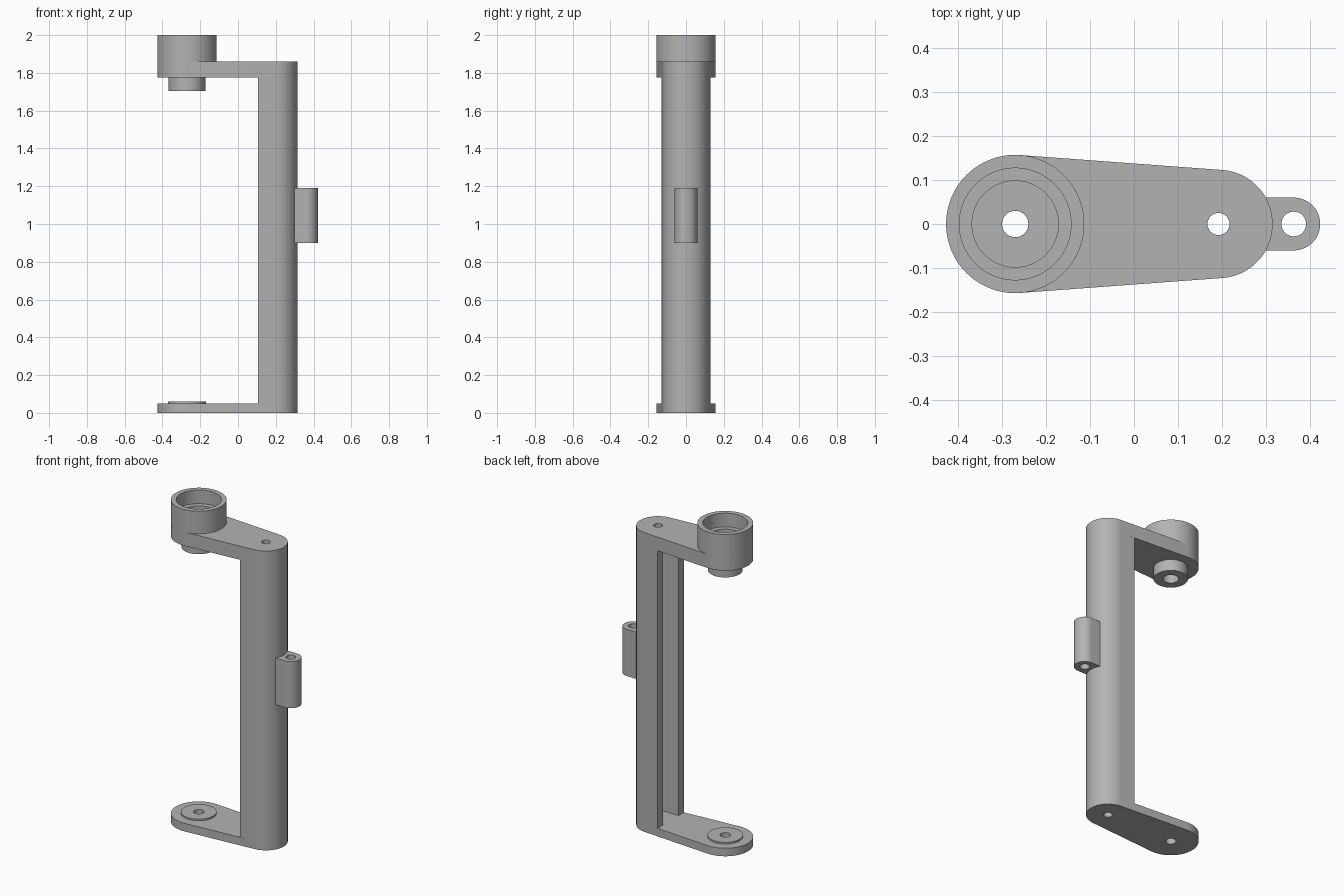
import bpy, bmesh, math

cube = bpy.data.objects.get("Cube")
if cube:
    bpy.data.objects.remove(cube, do_unlink=True)

grey = bpy.data.materials.new("plain_grey")
grey.use_nodes = True
grey.diffuse_color = (0.45, 0.45, 0.45, 1)
grey.node_tree.nodes["Principled BSDF"].inputs["Base Color"].default_value = (0.45, 0.45, 0.45, 1)

PIVOT, POST, LUG = -0.27, 0.192, 0.363     # x of the three vertical axes
R_PIVOT, R_POST, R_LUG = 0.157, 0.123, 0.06
ARM_Z, ARM_TOP, BASE_TOP = 1.775, 1.86, 0.05
SLOT_X, SLOT_R = 0.105, 0.077


def add_object(name, bm):
    bmesh.ops.recalc_face_normals(bm, faces=bm.faces)
    mesh = bpy.data.meshes.new(name)
    bm.to_mesh(mesh)
    bm.free()
    mesh.materials.append(grey)
    obj = bpy.data.objects.new(name, mesh)
    bpy.context.collection.objects.link(obj)
    return obj


def arc(cx, r, start, end, n=40):
    return [(cx + r * math.cos(start + (end - start) * i / n),
             r * math.sin(start + (end - start) * i / n)) for i in range(n + 1)]


def prism(name, outline, z0, z1):
    bm = bmesh.new()
    face = bm.faces.new([bm.verts.new((x, y, z0)) for x, y in outline])
    out = bmesh.ops.extrude_face_region(bm, geom=[face])
    top = [v for v in out["geom"] if isinstance(v, bmesh.types.BMVert)]
    bmesh.ops.translate(bm, verts=top, vec=(0, 0, z1 - z0))
    return add_object(name, bm)


def lathe(name, cx, profile):
    """Revolve a closed (radius, z) profile about a vertical axis."""
    bm = bmesh.new()
    verts = [bm.verts.new((cx + r, 0, z)) for r, z in profile]
    edges = [bm.edges.new((v, verts[i - 1])) for i, v in enumerate(verts)]
    bmesh.ops.spin(bm, geom=verts + edges, cent=(cx, 0, 0), axis=(0, 0, 1),
                   angle=math.tau, steps=80, use_merge=True)
    bmesh.ops.remove_doubles(bm, verts=bm.verts, dist=1e-5)
    return add_object(name, bm)


def drill(obj, cx, r):
    """Cut a vertical hole through the whole part."""
    cutter = prism("drill_cutter", arc(cx, r, 0, math.tau, 64)[:-1], -1, 3)
    cutter.hide_render = True
    mod = obj.modifiers.new("hole", "BOOLEAN")
    mod.operation, mod.solver, mod.object = "DIFFERENCE", "EXACT", cutter
    bpy.context.view_layer.objects.active = obj
    bpy.ops.object.modifier_apply(modifier=mod.name)
    bpy.data.objects.remove(cutter, do_unlink=True)


# Tapered arm outline: two circles joined by their tangents
tilt = math.acos((R_POST - R_PIVOT) / (POST - PIVOT))
tilt = math.pi - tilt
post_arc = arc(POST, R_POST, -tilt, tilt)
arm_outline = post_arc + arc(PIVOT, R_PIVOT, tilt, math.tau - tilt)

base_arm = prism("base_arm", arm_outline, 0, BASE_TOP)
top_arm = prism("top_arm", arm_outline, ARM_Z, ARM_TOP)
drill(base_arm, PIVOT, 0.03)
drill(base_arm, POST, 0.025)
drill(top_arm, PIVOT, 0.15)
drill(top_arm, POST, 0.025)

# Upright post, a channel open towards the arms
slope = (R_PIVOT - R_POST) / (POST - PIVOT)
edge_y = R_POST + slope * (POST - SLOT_X)
channel = ([(SLOT_X, -edge_y)] + post_arc + [(SLOT_X, edge_y), (SLOT_X, SLOT_R)]
           + arc(POST, SLOT_R, math.pi / 2, -math.pi / 2) + [(SLOT_X, -SLOT_R)])
post = prism("channel_post", channel, BASE_TOP, ARM_Z)

# Stepped cup with its lower boss
cup = lathe("pivot_cup", PIVOT, [
    (R_PIVOT, 2.0), (0.127, 2.0), (0.127, 1.915), (0.098, 1.915), (0.098, 1.8),
    (0.03, 1.8), (0.03, 1.76), (0.045, 1.76), (0.045, 1.705), (0.097, 1.705),
    (0.097, ARM_Z), (R_PIVOT, ARM_Z)])

# Raised washer on the base arm
washer = lathe("base_washer", PIVOT, [
    (0.1, BASE_TOP), (0.1, 0.06), (0.03, 0.06), (0.03, BASE_TOP)])

# Side lug with its guide hole
lug = prism("side_lug", arc(LUG, R_LUG, -math.pi / 2, math.pi / 2)
            + [(0.295, R_LUG), (0.295, -R_LUG)], 0.9, 1.19)
drill(lug, LUG, 0.028)

# Smooth the round walls and keep the edges sharp
bpy.ops.object.select_all(action="DESELECT")
for obj in (base_arm, top_arm, post, cup, washer, lug):
    obj.select_set(True)
bpy.context.view_layer.objects.active = post
bpy.ops.object.shade_smooth_by_angle(angle=math.radians(30))
